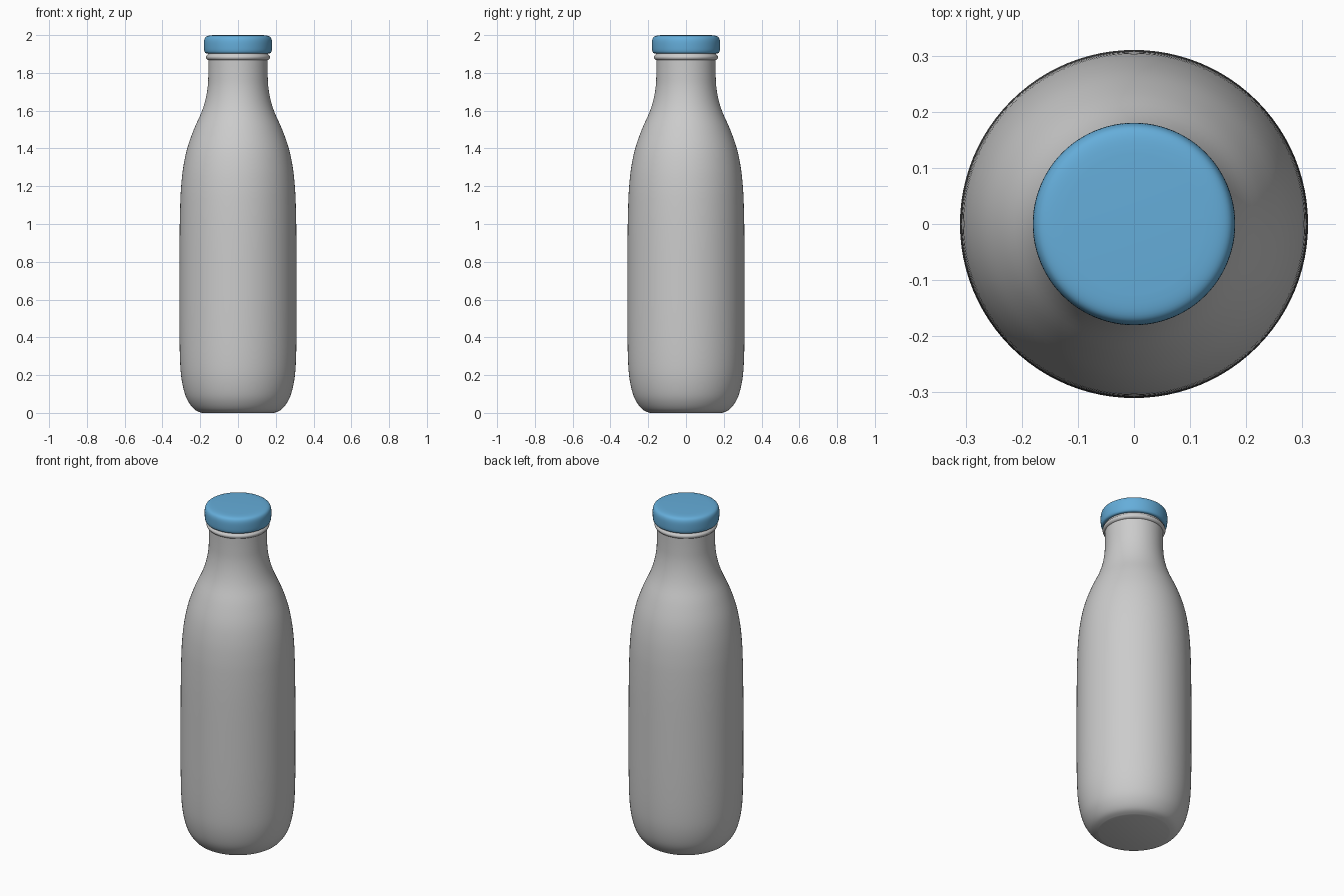
import bpy, bmesh
from math import sin, cos, tau, radians

if "Cube" in bpy.data.objects:
    bpy.data.objects.remove(bpy.data.objects["Cube"])


def smooth_profile(pts, steps):
    """Catmull-Rom curve through (radius, z) points."""
    p = [pts[0]] + pts + [pts[-1]]
    out = []
    for i in range(1, len(p) - 2):
        a, b, c, d = p[i - 1:i + 3]
        for s in range(steps):
            t = s / steps
            out.append(tuple(
                0.5 * (2 * b[k] + (c[k] - a[k]) * t
                       + (2 * a[k] - 5 * b[k] + 4 * c[k] - d[k]) * t * t
                       + (3 * b[k] - a[k] - 3 * c[k] + d[k]) * t ** 3)
                for k in (0, 1)))
    return out + [pts[-1]]


def lathe(name, profile, segments=96, angle=35, cap_top=True, cap_bottom=True):
    bm = bmesh.new()
    rings = [[bm.verts.new((r * cos(tau * i / segments), r * sin(tau * i / segments), z))
              for i in range(segments)] for r, z in profile]
    for lo, hi in zip(rings, rings[1:]):
        for i in range(segments):
            j = (i + 1) % segments
            bm.faces.new((lo[i], lo[j], hi[j], hi[i]))
    if cap_bottom:
        bm.faces.new(rings[0][::-1])
    if cap_top:
        bm.faces.new(rings[-1])
    mesh = bpy.data.meshes.new(name)
    bm.to_mesh(mesh)
    bm.free()
    obj = bpy.data.objects.new(name, mesh)
    bpy.context.collection.objects.link(obj)
    bpy.ops.object.select_all(action='DESELECT')
    obj.select_set(True)
    bpy.context.view_layer.objects.active = obj
    bpy.ops.object.shade_smooth_by_angle(angle=radians(angle))
    return obj


# Bottle: rounded base, straight body, shoulder and neck
body = smooth_profile([
    (0.19, 0.0), (0.226, 0.015), (0.257, 0.05), (0.281, 0.1), (0.299, 0.18),
    (0.307, 0.28), (0.31, 0.45), (0.31, 0.7), (0.309, 0.95), (0.306, 1.1),
    (0.301, 1.2), (0.290, 1.3), (0.269, 1.4), (0.234, 1.5), (0.194, 1.59),
    (0.172, 1.66), (0.160, 1.73), (0.157, 1.8), (0.157, 1.868)], 4)
# Neck bead and lip tucked under the cap
bead = [(0.163, 1.870), (0.168, 1.876), (0.170, 1.883), (0.168, 1.890),
        (0.162, 1.895), (0.160, 1.898), (0.160, 1.906)]
lathe("bottle", body + bead, cap_top=False)

# Cap: flat-topped disc with rounded edges
cap_profile = smooth_profile([
    (0.165, 1.903), (0.173, 1.906), (0.178, 1.916), (0.180, 1.935), (0.180, 1.965),
    (0.176, 1.983), (0.167, 1.993), (0.150, 1.998), (0.125, 2.0)], 3)
cap = lathe("cap", [(0.158, 1.903)] + cap_profile, angle=50, cap_bottom=False)
blue = bpy.data.materials.new("cap_blue")
blue.diffuse_color = (0.13, 0.42, 0.70, 1)
blue.use_nodes = True
blue.node_tree.nodes["Principled BSDF"].inputs["Base Color"].default_value = blue.diffuse_color
cap.data.materials.append(blue)
